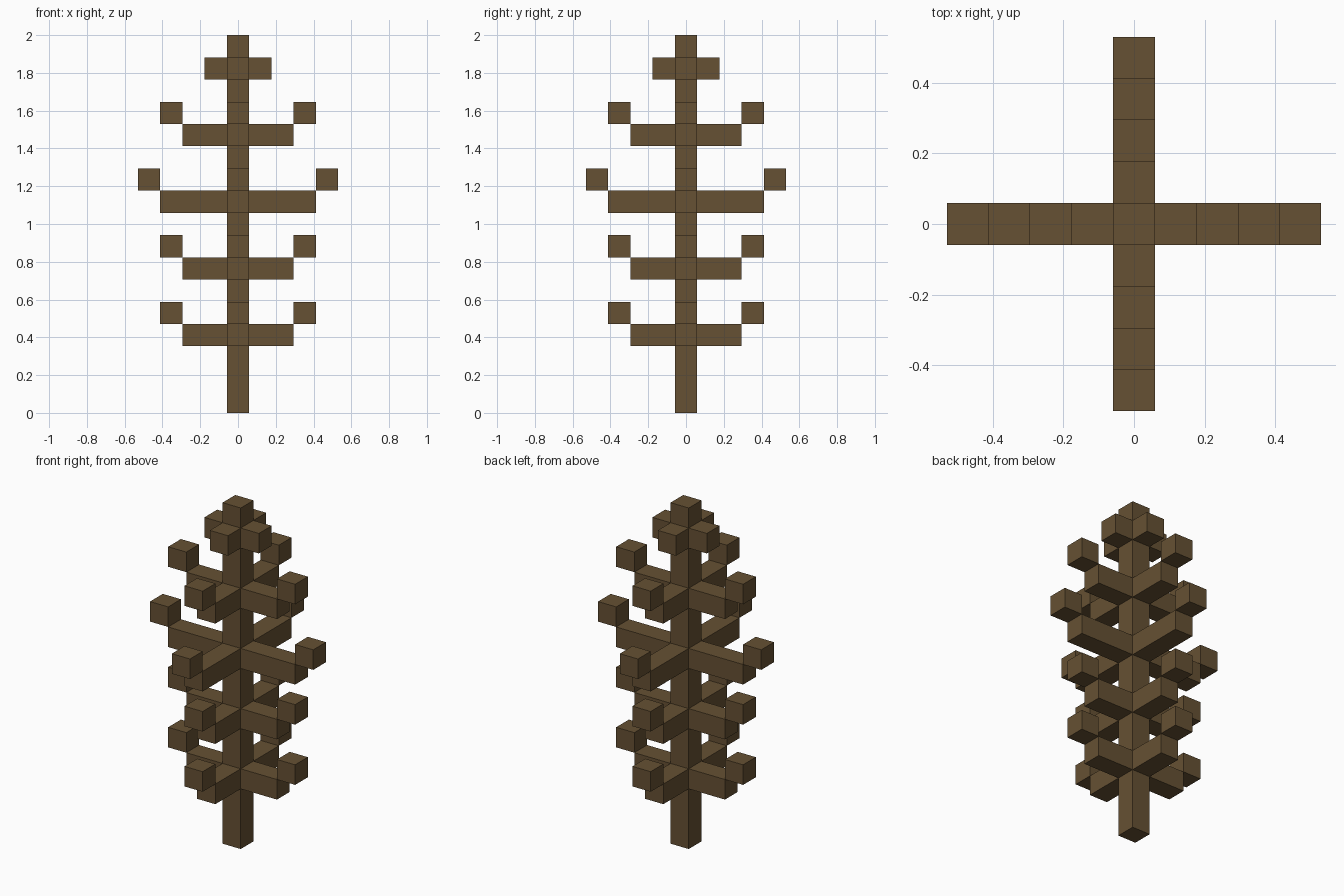
import bpy
import bmesh
from math import pi
from mathutils import Matrix, Vector

if "Cube" in bpy.data.objects:
    bpy.data.objects.remove(bpy.data.objects["Cube"], do_unlink=True)

U = 2 / 17  # edge length of one block

bark = bpy.data.materials.new("brown_bark")
bark.use_nodes = True
colour = (0.133, 0.082, 0.033, 1)
bark.diffuse_color = colour
bark.node_tree.nodes["Principled BSDF"].inputs["Base Color"].default_value = colour


def add_box(bm, low, high, turn=0):
    """Box between two corners in block units, turned about the trunk."""
    low, high = Vector(low) * U, Vector(high) * U
    matrix = (Matrix.Rotation(turn, 4, "Z")
              @ Matrix.Translation((low + high) / 2)
              @ Matrix.Diagonal((*(high - low), 1)))
    bmesh.ops.create_cube(bm, size=1, matrix=matrix)


def finish(bm, name):
    mesh = bpy.data.meshes.new(name)
    bm.to_mesh(mesh)
    bm.free()
    mesh.materials.append(bark)
    obj = bpy.data.objects.new(name, mesh)
    bpy.context.collection.objects.link(obj)


# Trunk
bm = bmesh.new()
add_box(bm, (-0.5, -0.5, 0), (0.5, 0.5, 17))
finish(bm, "trunk")

# Branch tiers: name, height, arm length, raised tip block
tiers = [
    ("lowest", 3, 2, True),
    ("lower", 6, 2, True),
    ("middle", 9, 3, True),
    ("upper", 12, 2, True),
    ("crown", 15, 1, False),
]
sides = ["left", "back", "right", "front"]

for tier, z, length, has_tip in tiers:
    for i, side in enumerate(sides):
        end = 0.5 + length
        bm = bmesh.new()
        add_box(bm, (0.5, -0.5, z), (end, 0.5, z + 1), i * pi / 2)
        finish(bm, f"{tier}_branch_{side}")
        if has_tip:
            bm = bmesh.new()
            add_box(bm, (end, -0.5, z + 1), (end + 1, 0.5, z + 2), i * pi / 2)
            finish(bm, f"{tier}_tip_{side}")
